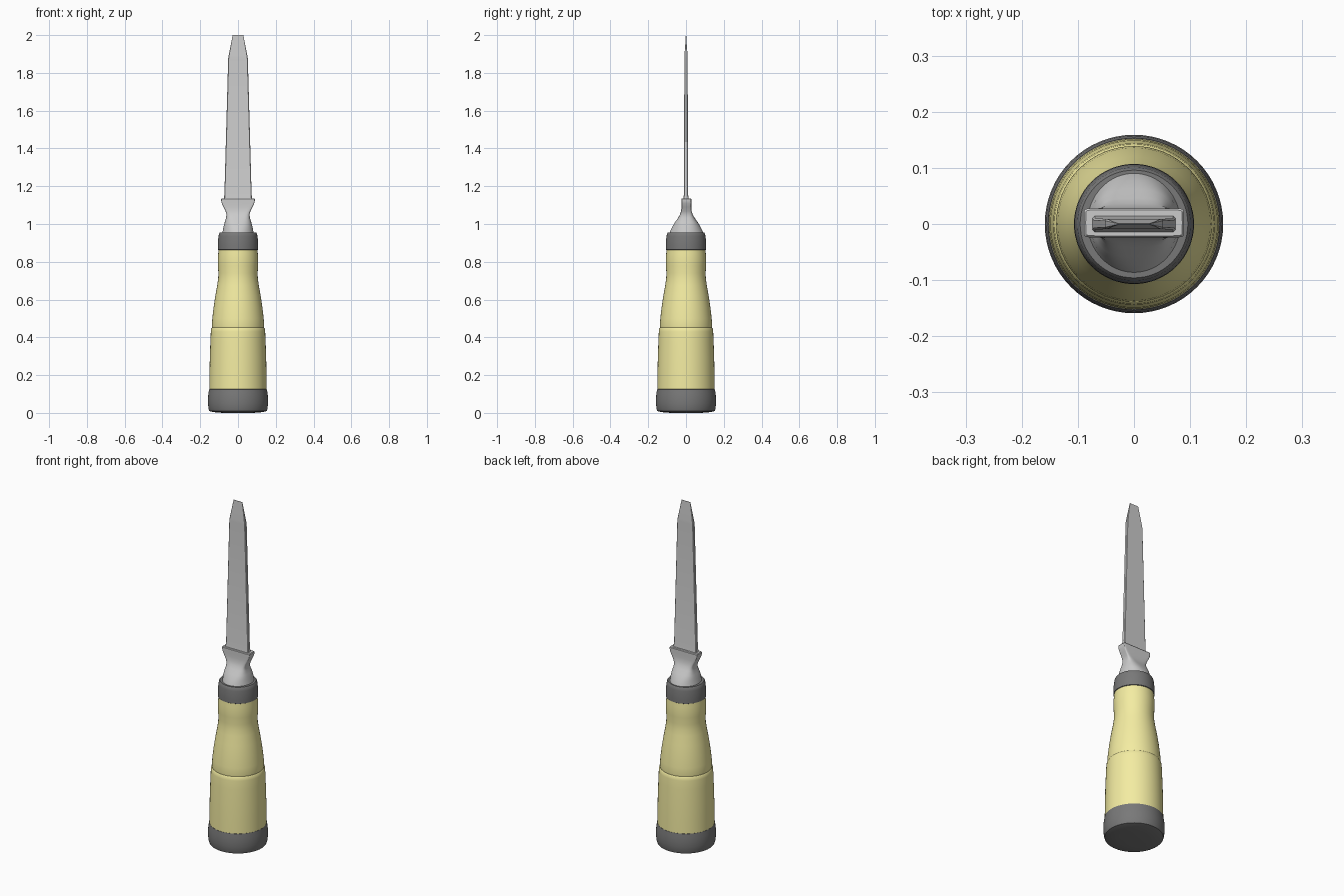
import bpy, math

if "Cube" in bpy.data.objects:
    bpy.data.objects.remove(bpy.data.objects["Cube"])


def material(name, rgb):
    m = bpy.data.materials.new(name)
    m.diffuse_color = (*rgb, 1)
    m.use_nodes = True
    m.node_tree.nodes["Principled BSDF"].inputs["Base Color"].default_value = m.diffuse_color
    return m


def loft(name, rings, mat=None, angle=35):
    """Skin a stack of equal-length point rings and cap both ends."""
    n = len(rings[0])
    verts = [p for ring in rings for p in ring]
    faces = [(k * n + i, k * n + (i + 1) % n, (k + 1) * n + (i + 1) % n, (k + 1) * n + i)
             for k in range(len(rings) - 1) for i in range(n)]
    faces.append(tuple(reversed(range(n))))
    faces.append(tuple(range(len(verts) - n, len(verts))))
    mesh = bpy.data.meshes.new(name)
    mesh.from_pydata(verts, [], faces)
    obj = bpy.data.objects.new(name, mesh)
    bpy.context.collection.objects.link(obj)
    if mat:
        mesh.materials.append(mat)
    bpy.ops.object.select_all(action='DESELECT')
    bpy.context.view_layer.objects.active = obj
    obj.select_set(True)
    bpy.ops.object.shade_smooth_by_angle(angle=math.radians(angle))
    return obj


def section(a, b, z, power=2, y=0, n=64):
    """Superellipse ring: power 2 is round, higher powers become rectangular."""
    ring = []
    for i in range(n):
        t = 2 * math.pi * i / n
        c, s = math.cos(t), math.sin(t)
        ring.append((a * math.copysign(abs(c) ** (2 / power), c),
                     y + b * math.copysign(abs(s) ** (2 / power), s), z))
    return ring


def lathe(name, profile, mat):
    return loft(name, [section(r, r, z) for r, z in profile], mat)


yellow = material("handle_yellow", (0.9, 0.84, 0.36))
dark = material("dark_grey", (0.19, 0.19, 0.19))

# Butt cap with a slightly domed base
lathe("butt_cap", [(0.08, 0), (0.13, 0.004), (0.152, 0.01), (0.156, 0.022), (0.159, 0.05),
                   (0.159, 0.075), (0.157, 0.10), (0.153, 0.125), (0.14, 0.127)], dark)

# Handle with a fine step at the grip line
lathe("handle", [(0.14, 0.12), (0.152, 0.123), (0.151, 0.20), (0.149, 0.30), (0.146, 0.38),
                 (0.144, 0.43), (0.142, 0.446), (0.138, 0.452), (0.139, 0.46), (0.136, 0.50),
                 (0.129, 0.56), (0.120, 0.62), (0.110, 0.675), (0.105, 0.71), (0.104, 0.74),
                 (0.106, 0.78), (0.107, 0.81), (0.105, 0.84), (0.103, 0.866)], yellow)

# Ferrule
lathe("ferrule", [(0.10, 0.86), (0.107, 0.864), (0.107, 0.885), (0.106, 0.91), (0.103, 0.935),
                  (0.101, 0.948), (0.096, 0.955), (0.07, 0.956)], dark)

# Bolster: round foot, narrow waist, flared rectangular shoulder
bolster = [(0.084, 0.090, 0.950, 2), (0.081, 0.086, 0.962, 2), (0.077, 0.075, 0.985, 2.3),
           (0.070, 0.060, 1.010, 2.8), (0.063, 0.044, 1.032, 3.5), (0.061, 0.034, 1.050, 5),
           (0.066, 0.028, 1.068, 8), (0.077, 0.026, 1.090, 12), (0.086, 0.026, 1.110, 16),
           (0.089, 0.026, 1.122, 16), (0.089, 0.026, 1.132, 16), (0.086, 0.023, 1.136, 16)]
loft("bolster", [section(a, b, z, p, 0.002) for a, b, z, p in bolster])


def blade_ring(w, t, z, c):
    """Flat blade section with chamfered corners."""
    return [(w, -t + c, z), (w, t - c, z), (w - c, t, z), (c - w, t, z),
            (-w, t - c, z), (-w, c - t, z), (c - w, -t, z), (w - c, -t, z)]


# Blade: long taper, then a narrowed thin tip
blade = [(0.076, 0.015, 1.12, 0.004), (0.074, 0.014, 1.14, 0.004), (0.072, 0.010, 1.16, 0.003),
         (0.052, 0.009, 1.875, 0.003), (0.050, 0.0085, 1.89, 0.003),
         (0.038, 0.004, 1.95, 0.0012), (0.028, 0.001, 2.0, 0.0004)]
loft("blade", [blade_ring(*s) for s in blade], angle=25)
